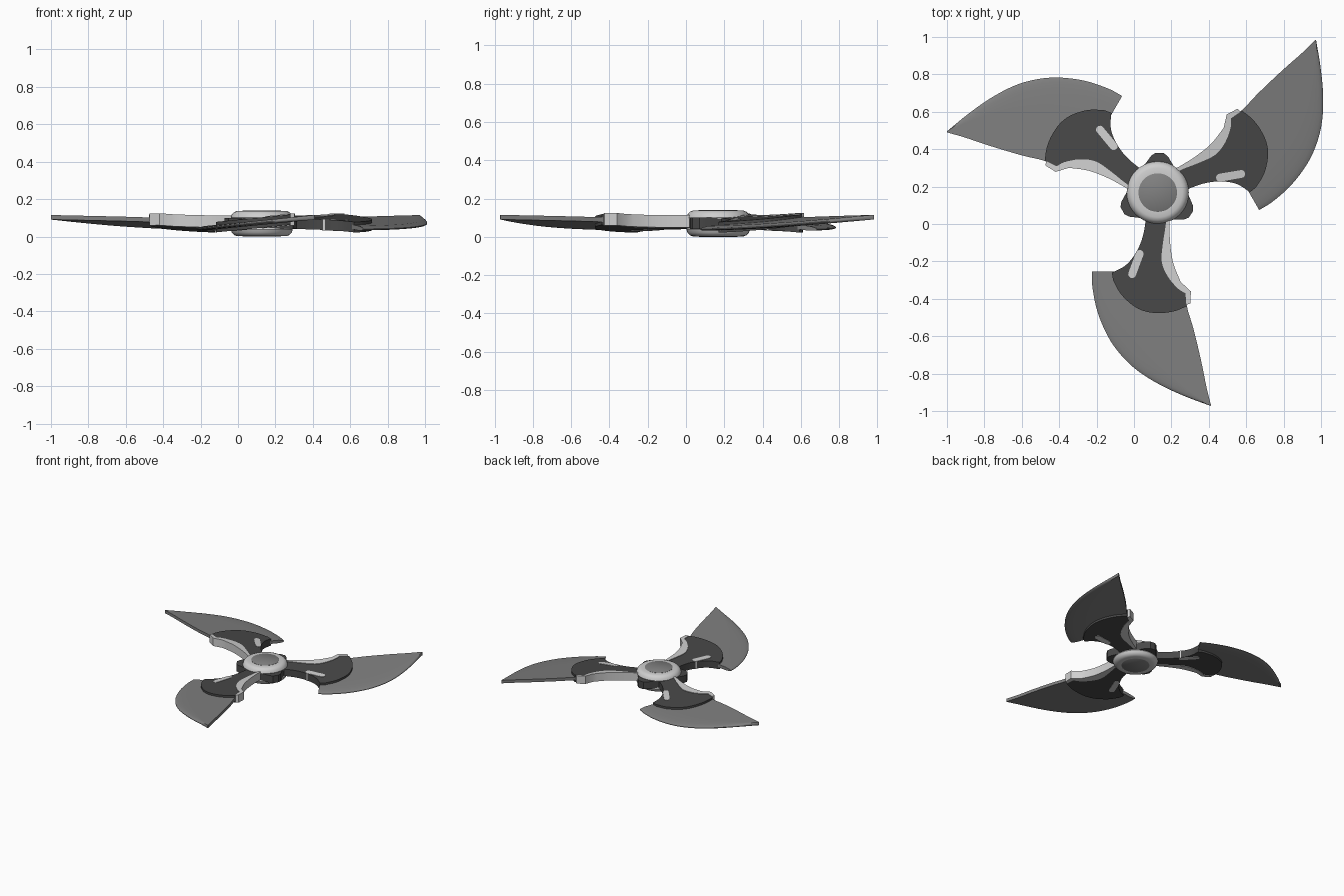
import bpy, bmesh, math
from mathutils import Matrix, Vector

if "Cube" in bpy.data.objects:
    bpy.data.objects.remove(bpy.data.objects["Cube"])

CX, CY = 0.127, 0.168          # hub axis


def material(name, v):
    m = bpy.data.materials.new(name)
    m.diffuse_color = (v, v, v, 1)
    m.use_nodes = True
    m.node_tree.nodes["Principled BSDF"].inputs["Base Color"].default_value = m.diffuse_color
    return m


DARK = material("dark grey", 0.065)
GREY = material("blade grey", 0.21)
CAPGREY = material("cap grey", 0.22)
LIGHT = material("light grey", 0.62)


def finish(name, bm, mat, angle=35):
    bmesh.ops.recalc_face_normals(bm, faces=bm.faces)
    me = bpy.data.meshes.new(name)
    bm.to_mesh(me)
    bm.free()
    ob = bpy.data.objects.new(name, me)
    bpy.context.collection.objects.link(ob)
    me.materials.append(mat)
    bpy.ops.object.select_all(action='DESELECT')
    ob.select_set(True)
    bpy.context.view_layer.objects.active = ob
    bpy.ops.object.shade_smooth_by_angle(angle=math.radians(angle))
    return ob


def pitch(x):
    """Height of the tilted mid-plane of a blade."""
    return 0.07 + 0.1 * (x - 0.08)


def spline(pts, n):
    """Catmull-Rom curve through the points."""
    p = [Vector(q) for q in pts]
    p = [2 * p[0] - p[1]] + p + [2 * p[-1] - p[-2]]
    out = []
    for i in range(1, len(p) - 2):
        a, b, c, d = p[i - 1:i + 3]
        for k in range(n):
            t = k / n
            out.append(0.5 * (2 * b + (c - a) * t + (2 * a - 5 * b + 4 * c - d) * t * t
                              + (3 * b - a - 3 * c + d) * t ** 3))
    return out + [p[-2]]


def turn(bm, k):
    """Rotate a part to blade position k."""
    rot = (Matrix.Translation((CX, CY, 0)) @ Matrix.Rotation(k * math.tau / 3, 4, 'Z')
           @ Matrix.Translation((-CX, -CY, 0)))
    bmesh.ops.transform(bm, matrix=rot, verts=bm.verts)


def prism(pts, lo, hi):
    """Closed slab; lo and hi are functions of x."""
    bm = bmesh.new()
    top = [bm.verts.new((p[0], p[1], hi(p[0]))) for p in pts]
    bot = [bm.verts.new((p[0], p[1], lo(p[0]))) for p in pts]
    bm.faces.new(top)
    bm.faces.new(bot[::-1])
    n = len(pts)
    for i in range(n):
        j = (i + 1) % n
        bm.faces.new((top[j], top[i], bot[i], bot[j]))
    return bm


def slab(name, pts, half, mat, k):
    bm = prism(pts, lambda x: pitch(x) - half, lambda x: pitch(x) + half)
    turn(bm, k)
    finish(name, bm, mat)


# Outlines of the blade pointing to -y
belly = spline([(-.225, -.255), (-.222, -.34), (-.195, -.47), (-.14, -.6), (-.07, -.70),
                (.02, -.785), (.14, -.86), (.27, -.92), (.408, -.972)], 4)
lead = spline([(.10, -.255), (.20, -.28), (.27, -.40), (.29, -.47), (.315, -.55),
               (.34, -.65), (.365, -.76), (.387, -.87), (.412, -.97)], 4)
trail_edge = spline([(.065, .08), (.06, 0), (.04, -.09), (0, -.17), (-.05, -.225), (-.118, -.26)], 3)
outer_edge = spline([(-.112, -.30), (-.07, -.375), (0, -.44), (.07, -.47), (.15, -.476),
                     (.22, -.465), (.282, -.44)], 3)
front_edge = spline([(.275, -.37), (.235, -.345), (.18, -.28), (.148, -.2), (.155, -.1),
                     (.17, 0), (.17, .08)], 3)
strip_out = spline([(.19, .08), (.19, 0), (.193, -.1), (.21, -.21), (.25, -.31)], 3) + \
    [Vector(p) for p in ((.304, -.36), (.302, -.425), (.28, -.432))]


def blade(k):
    bm = bmesh.new()
    us = (0, .02, .06, .14, .35, .7, 1)
    rings = []
    for b, l in zip(belly, lead):
        mid = [b.lerp(l, u) for u in us]
        hs = [.002 + .010 * min(1, u / .14) ** .5 for u in us]
        ring = [bm.verts.new((p.x, p.y, pitch(p.x) + h)) for p, h in zip(mid, hs)]
        ring += [bm.verts.new((p.x, p.y, pitch(p.x) - h)) for p, h in reversed(list(zip(mid, hs)))]
        rings.append(ring)
    for r, s in zip(rings, rings[1:]):
        for i in range(len(r)):
            j = (i + 1) % len(r)
            bm.faces.new((r[i], r[j], s[j], s[i]))
    bm.faces.new(rings[0])
    bm.faces.new(rings[-1])
    turn(bm, k)
    finish("blade", bm, GREY)


# Three blades with arm, light front strip and slot inlay
a, b, r = Vector((.03, -.16)), Vector((-.01, -.268)), .021
ang = math.atan2(a.y - b.y, a.x - b.x)
slot = [c + Vector((math.cos(t), math.sin(t))) * r
        for c, s in ((a, -math.pi / 2), (b, math.pi / 2))
        for t in [ang + s + math.pi * i / 8 for i in range(9)]]
for k in range(3):
    blade(k)
    slab("blade_arm", trail_edge + outer_edge + front_edge, .028, DARK, k)
    slab("arm_front_strip", strip_out + front_edge, .032, LIGHT, k)
    slab("slot_inlay", slot, .0305, LIGHT, k)

# Three-lobed boss between the hub caps
lobes = []
for k in range(3):
    t = math.radians(87 + 120 * k)
    for x, y in ((-.125, .10), (-.075, .15), (-.045, .195), (-.022, .212),
                 (.022, .212), (.045, .195), (.075, .15), (.125, .10)):
        ca, sa = math.cos(t), math.sin(t)
        lobes.append((CX + y * ca + x * sa, CY + y * sa - x * ca))
finish("hub_boss", prism(lobes, lambda x: .042, lambda x: .10), DARK)


def lathe(name, profile, mat, seg=40):
    bm = bmesh.new()
    rings = [[bm.verts.new((CX + r * math.cos(math.tau * i / seg),
                            CY + r * math.sin(math.tau * i / seg), z)) for i in range(seg)]
             for r, z in profile]
    for p, q in zip(rings, rings[1:]):
        for i in range(seg):
            j = (i + 1) % seg
            bm.faces.new((p[i], p[j], q[j], q[i]))
    bm.faces.new(rings[0])
    bm.faces.new(rings[-1])
    finish(name, bm, mat)


# Hub caps above and below, with grey centre discs
ring = [(.15, .092), (.163, .094), (.166, .102), (.160, .118), (.148, .131), (.132, .137), (.10, .137)]
lathe("hub_top_cap", ring, LIGHT)
lathe("hub_bottom_cap", [(r, .139 - z) for r, z in ring], LIGHT)
lathe("hub_top_disc", [(.103, .132), (.103, .138), (.100, .140)], CAPGREY)
lathe("hub_bottom_disc", [(.103, .007), (.103, .002), (.100, 0)], CAPGREY)
